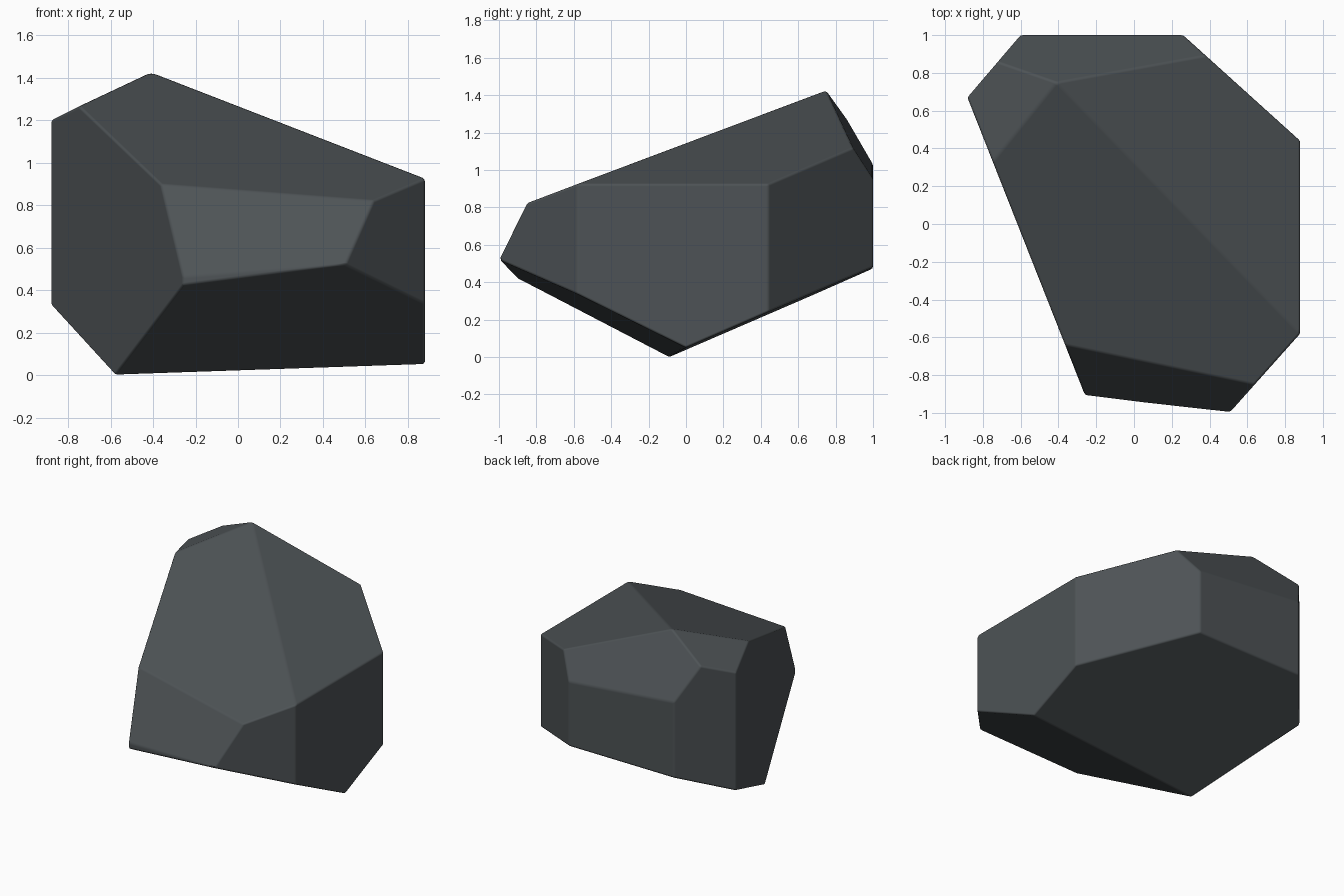
import bpy, bmesh
from mathutils import Vector

if "Cube" in bpy.data.objects:
    bpy.data.objects.remove(bpy.data.objects["Cube"])

CENTRE = Vector((0, 0, 0.65))

# Plan outline of the upright side faces
outline = [(-0.882, 0.67), (-0.6, 1.0), (0.26, 1.0), (0.88, 0.44),
           (0.88, -0.58), (0.505, -1.0), (-0.26, -0.905)]

# Corner points shared by the sloping cuts
peak = (-0.41, 0.75, 1.425)
foot = (-0.58, -0.09, 0.0)
foot_right = (0.88, 0.0, 0.05)
nose = (0.505, -1.0, 0.52)
shoulder = (0.88, -0.58, 0.925)

# Each sloping face is a plane through three points
cuts = [
    (peak, shoulder, (-0.35, -0.68, 0.885)),            # main top
    (peak, shoulder, (0.88, 0.44, 0.925)),              # right top
    (peak, (-0.75, 0.33, 1.265), (-0.88, 0.67, 1.2)),   # left top
    (peak, (0.36, 0.89, 1.125), (-0.6, 1.0, 1.03)),     # back top
    ((0.635, -0.851, 0.82), nose, (-0.305, -0.79, 0.655)),  # front slope
    (foot, foot_right, nose),                           # front underside
    (foot, foot_right, (0.26, 1.0, 0.48)),              # back underside
]


def chop(bm, a, b, c):
    """Slice away everything beyond the plane abc and cap the hole."""
    a, b, c = Vector(a), Vector(b), Vector(c)
    n = (b - a).cross(c - a).normalized()
    if n.dot(CENTRE - a) > 0:
        n.negate()
    geom = bm.verts[:] + bm.edges[:] + bm.faces[:]
    res = bmesh.ops.bisect_plane(bm, geom=geom, dist=1e-5, plane_co=a,
                                 plane_no=n, clear_outer=True)
    edges = [e for e in res['geom_cut'] if isinstance(e, bmesh.types.BMEdge)]
    bmesh.ops.contextual_create(bm, geom=edges)


# Upright prism, then chopped into a boulder
bm = bmesh.new()
base = bm.faces.new([bm.verts.new((x, y, -1)) for x, y in outline])
ext = bmesh.ops.extrude_face_region(bm, geom=[base], use_keep_orig=True)
bmesh.ops.translate(bm, vec=(0, 0, 4),
                    verts=[v for v in ext['geom'] if isinstance(v, bmesh.types.BMVert)])
for cut in cuts:
    chop(bm, *cut)
bmesh.ops.remove_doubles(bm, verts=bm.verts[:], dist=0.012)
bmesh.ops.recalc_face_normals(bm, faces=bm.faces[:])
for f in bm.faces:
    f.smooth = True

mesh = bpy.data.meshes.new("boulder")
bm.to_mesh(mesh)
bm.free()
rock = bpy.data.objects.new("boulder", mesh)
bpy.context.collection.objects.link(rock)

# Dark slate colour
mat = bpy.data.materials.new("slate grey")
mat.diffuse_color = (0.075, 0.086, 0.092, 1)
mat.use_nodes = True
mat.node_tree.nodes["Principled BSDF"].inputs["Base Color"].default_value = mat.diffuse_color
mesh.materials.append(mat)

# Slightly worn edges, flat faces
bev = rock.modifiers.new("worn edges", 'BEVEL')
bev.width = 0.012
bev.segments = 2
bev.limit_method = 'NONE'
bev.harden_normals = True
